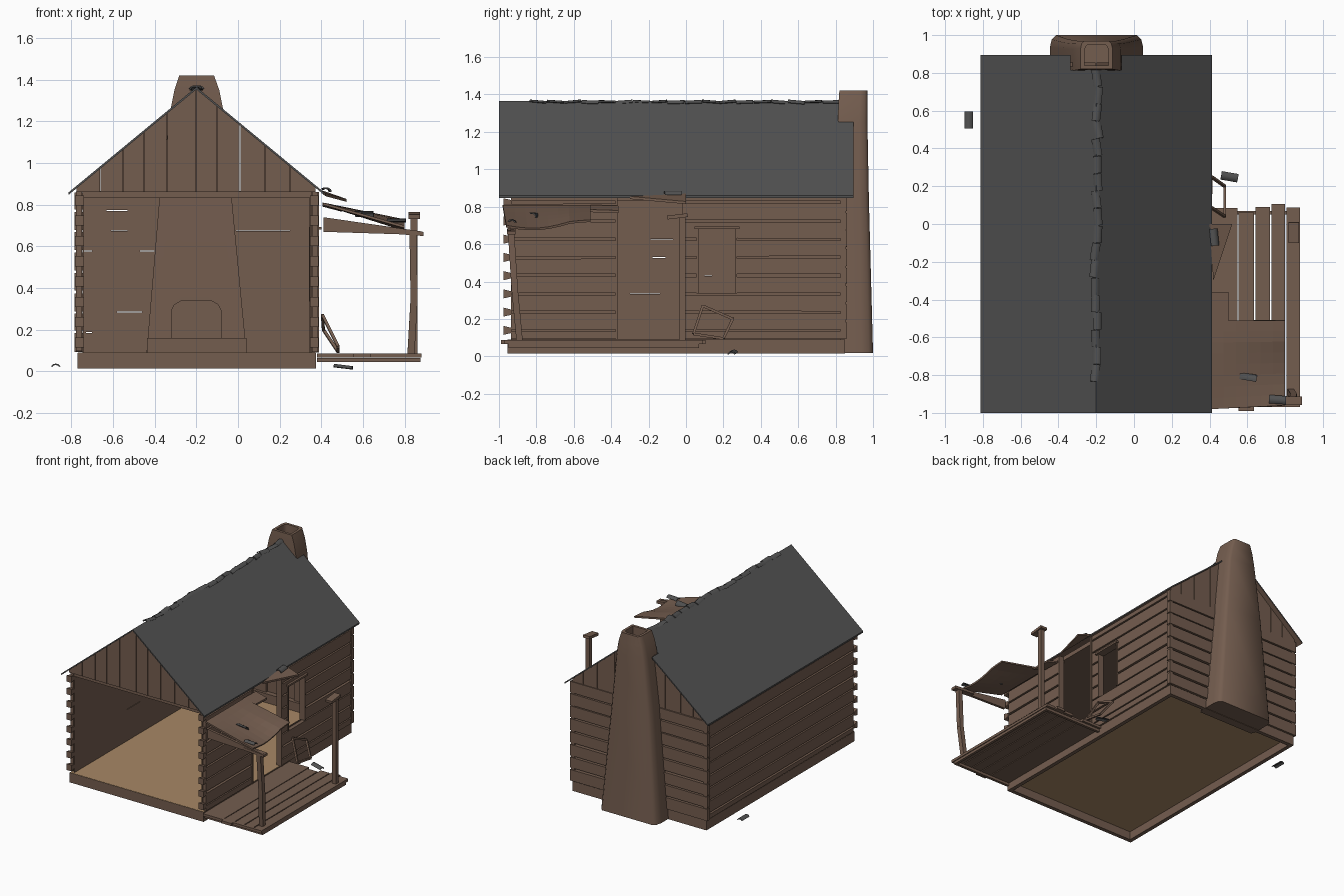
import bpy, bmesh, math, random
from mathutils import Vector

random.seed(4)
if "Cube" in bpy.data.objects:
    bpy.data.objects.remove(bpy.data.objects["Cube"])


def material(name, rgb):
    m = bpy.data.materials.new(name)
    m.use_nodes = True
    m.diffuse_color = (*rgb, 1)
    bsdf = m.node_tree.nodes["Principled BSDF"]
    bsdf.inputs["Base Color"].default_value = (*rgb, 1)
    bsdf.inputs["Roughness"].default_value = 0.9
    return m


WOOD = material("weathered brown", (0.175, 0.11, 0.078))
SLATE = material("roof grey", (0.083, 0.083, 0.083))
FLOOR = material("floor tan", (0.39, 0.245, 0.13))


def finish(name, bm, mat):
    bmesh.ops.recalc_face_normals(bm, faces=bm.faces)
    mesh = bpy.data.meshes.new(name)
    bm.to_mesh(mesh)
    bm.free()
    mesh.materials.append(mat)
    ob = bpy.data.objects.new(name, mesh)
    bpy.context.collection.objects.link(ob)
    return ob


def solids(name, shells, mat=WOOD):
    """Object made of prisms, each a polygon swept along an offset."""
    bm = bmesh.new()
    for pts, off in shells:
        low = [bm.verts.new(p) for p in pts]
        high = [bm.verts.new(Vector(p) + Vector(off)) for p in pts]
        bm.faces.new(low)
        bm.faces.new(high)
        for i in range(len(pts)):
            j = (i + 1) % len(pts)
            bm.faces.new((low[i], low[j], high[j], high[i]))
    return finish(name, bm, mat)


def smooth(ob, degrees):
    bpy.ops.object.select_all(action="DESELECT")
    bpy.context.view_layer.objects.active = ob
    ob.select_set(True)
    bpy.ops.object.shade_smooth_by_angle(angle=math.radians(degrees))


def box(x0, x1, y0, y1, z0, z1):
    return [(x0, y0, z0), (x1, y0, z0), (x1, y1, z0), (x0, y1, z0)], (0, 0, z1 - z0)


def beam(p, q, w, d):
    p, q = Vector(p), Vector(q)
    axis = (q - p).normalized()
    ref = Vector((1, 0, 0)) if abs(axis.x) < 0.9 else Vector((0, 0, 1))
    u = (ref - axis * ref.dot(axis)).normalized() * w / 2
    v = axis.cross(u).normalized() * d / 2
    return [p + u + v, p - u + v, p - u - v, p + u - v], q - p


def cut(ob, boxes):
    cutter = solids(ob.name + "_cutter", boxes)
    cutter.hide_render = True
    cutter.hide_set(True)
    mod = ob.modifiers.new("openings", "BOOLEAN")
    mod.operation, mod.object, mod.solver = "DIFFERENCE", cutter, "EXACT"


# Foundation rim, raised floor and ceiling
solids("foundation_rim", [box(-0.77, -0.74, -0.955, 0.85, 0.015, 0.089), box(0.345, 0.375, -0.955, 0.85, 0.015, 0.089),
                          box(-0.74, 0.345, -0.955, -0.925, 0.015, 0.089), box(-0.74, 0.345, 0.82, 0.85, 0.015, 0.089)])
solids("floor", [box(-0.768, 0.373, -0.953, 0.848, 0.078, 0.091)], FLOOR)
solids("ceiling", [box(-0.744, 0.349, -0.935, 0.822, 0.832, 0.865)])

# Log walls: a thin inner lining and squared logs outside
STEP, BASE, TOP = 0.0975, 0.09, 0.867


def log_rows(start, inner, outer, a, b, along_y):
    rows, z = [], start
    while z < TOP - 0.01:
        lo = [max(z, BASE) + random.uniform(0.003, 0.009) for end in range(2)]
        hi = [min(z + STEP, TOP) - random.uniform(0.003, 0.009) for end in range(2)]
        side = [(a, lo[0]), (b, lo[1]), (b, hi[1]), (a, hi[0])]
        if along_y:
            rows.append(([(inner, t, h) for t, h in side], (outer - inner, 0, 0)))
        else:
            rows.append(([(t, inner, h) for t, h in side], (0, outer - inner, 0)))
        z += STEP
    return rows


SIDE, SLIT = BASE - STEP / 2, 0.002
right = solids("porch_side_wall", [box(0.345, 0.352, -0.935, 0.825, BASE, TOP)]
               + log_rows(SIDE, 0.354, 0.383, -0.935, 0.855, True))
cut(right, [box(0.3, 0.45, -0.37, -0.02, 0.05, 0.9),
            box(0.3, 0.45, 0.06, 0.27, 0.335, 0.68)])
left = solids("plain_side_wall", [box(-0.747, -0.74, -0.935, 0.825, BASE, TOP)]
              + log_rows(SIDE, -0.749, -0.778, -0.935, 0.855, True))
cut(left, [box(-0.8, -0.7, a, b, z - SLIT, z + SLIT) for a, b, z in
           [(-0.19, -0.07, 0.626), (-0.18, -0.11, 0.529), (-0.3, -0.14, 0.334), (0.1, 0.14, 0.431)]])
back = solids("back_wall", [box(-0.738, 0.343, 0.818, 0.825, BASE, TOP)]
              + log_rows(BASE, 0.827, 0.86, -0.784, 0.389, False))
cut(back, [box(a, b, 0.8, 0.9, z - SLIT, z + SLIT) for a, b, z in
           [(-0.63, -0.53, 0.773), (-0.61, -0.53, 0.675), (-0.74, -0.7, 0.578), (-0.47, -0.4, 0.578),
            (-0.58, -0.46, 0.285), (-0.01, 0.25, 0.675), (-0.73, -0.7, 0.1875)]])

# Dovetailed stubs of the missing front wall
stubs = []
for x in (-0.782, 0.345):
    for k in range(8):
        z = BASE + STEP * (k + 0.5)
        stubs.append(([(x, -0.934, z - 0.014), (x, -0.975, z - 0.024),
                       (x, -0.975, z + 0.024), (x, -0.934, z + 0.014)], (0.042, 0, 0)))
solids("front_log_stubs", stubs)

# Gables of upright planks
RIDGE, PEAK, SLOPE = -0.2, 1.365, 0.825


def roof_z(x):
    return PEAK - SLOPE * abs(x - RIDGE)


front_edges = [-0.775, -0.66, -0.55, -0.45, -0.34, RIDGE, -0.1, 0.01, 0.13, 0.25, 0.375]
back_edges = [-0.775, -0.66, -0.552, -0.42, -0.3, RIDGE, -0.07, 0.01, 0.16, 0.28, 0.375]
for name, y, edges in (("front_gable", -0.955, front_edges), ("back_gable", 0.835, back_edges)):
    planks = []
    for a, b in zip(edges, edges[1:]):
        a, b = a + 0.001, b - 0.003
        planks.append(([(a, y, 0.862), (b, y, 0.862), (b, y, roof_z(b) - 0.012),
                        (a, y, roof_z(a) - 0.012)], (0, 0.02, 0)))
    solids(name, planks)

# Roof slopes, notched around the chimney, with bare boards underneath
outline = [(0, -1), (0.613, -1), (0.613, 0.895), (0.135, 0.895), (0.135, 0.815), (0, 0.815)]
for name, s in (("roof_porch_slope", 1), ("roof_plain_slope", -1)):
    roof = solids(name, [([(RIDGE + s * d, y, PEAK - SLOPE * d) for d, y in outline], (0, 0, -0.012))], SLATE)
    roof.data.materials.append(WOOD)
    for f in roof.data.polygons:
        f.material_index = int(f.normal.z < -0.7)


# Curved shingles: ridge caps and fallen ones
def shingle(name, loc, rot=(0, 0, 0)):
    arc = [math.radians(a) for a in (30, 60, 90, 120, 150)]
    ring = [(0.026 * math.cos(a), 0.026 * math.sin(a)) for a in arc]
    ring += [(0.019 * math.cos(a), 0.019 * math.sin(a)) for a in reversed(arc)]
    ob = solids(name, [([(x, -0.045, z - 0.013) for x, z in ring], (0, 0.09, 0))], SLATE)
    smooth(ob, 40)
    ob.location, ob.rotation_euler = loc, rot


for i in range(18):
    shingle("ridge_shingle", (RIDGE + random.uniform(-0.01, 0.01), -0.79 + 0.092 * i, 1.356),
            (random.uniform(-0.1, 0.1), random.uniform(-0.15, 0.15), random.uniform(-0.18, 0.18)))
shingle("fallen_shingle", (-0.875, 0.55, 0.025))
shingle("fallen_shingle", (0.505, 0.25, 0.018), (0.12, 0, 1.4))
shingle("loose_shingle", (0.605, -0.81, 0.755), (0, 0.6, 1.4))
shingle("loose_shingle", (0.76, -0.93, 0.72), (0, 0.1, 1.5))
shingle("loose_shingle", (0.425, -0.07, 0.87), (0, 0.3, 0.1))

# Chimney: lofted tapering rings, open flue, fireplace recess
rings = [(-0.445, 0.048, 0.8, 1.0, 0.018), (-0.377, -0.03, 0.8, 0.978, 0.83),
         (-0.325, -0.07, 0.812, 0.97, 1.25), (-0.305, -0.09, 0.815, 0.97, 1.35),
         (-0.282, -0.115, 0.82, 0.97, 1.42),
         (-0.262, -0.135, 0.84, 0.95, 1.42), (-0.262, -0.135, 0.84, 0.95, 1.2)]
bm = bmesh.new()
loops = []
for x0, x1, y0, y1, z in rings:
    c = 0.012 + (x1 - x0) * 0.04
    half = [(x0, y0), (x0, y1 - 2 * c), (x0 + 0.3 * c, y1 - 0.7 * c), (x0 + c, y1)]
    pts = half + [(x0 + x1 - x, y) for x, y in reversed(half)]
    loops.append([bm.verts.new((x, y, z)) for x, y in pts])
for a, b in zip(loops, loops[1:]):
    for i in range(len(a)):
        j = (i + 1) % len(a)
        bm.faces.new((a[i], a[j], b[j], b[i]))
bm.faces.new(loops[0])
bm.faces.new(loops[-1])
chimney = finish("chimney", bm, WOOD)
smooth(chimney, 50)
arch = [(-0.32, 0.16), (-0.08, 0.16), (-0.08, 0.29), (-0.095, 0.32), (-0.13, 0.34),
        (-0.27, 0.34), (-0.305, 0.32), (-0.32, 0.29)]
cut(chimney, [([(x, 0.78, z) for x, z in arch], (0, 0.13, 0))])
solids("hearth", [box(-0.436, 0.04, 0.78, 0.805, 0.018, 0.16)])

# Window frame and door jambs
solids("window_frame", [box(0.34, 0.388, 0.056, 0.068, 0.335, 0.68), box(0.34, 0.388, 0.262, 0.274, 0.335, 0.68),
                        box(0.34, 0.4, 0.045, 0.285, 0.68, 0.694)])
solids("door_jambs", [box(0.343, 0.388, -0.378, -0.365, 0.09, 0.86), box(0.343, 0.388, -0.022, -0.008, 0.09, 0.86)])

# Fallen window sash leaning on the wall
corners = [(0.405, 0.09, 0.27), (0.41, 0.25, 0.2), (0.48, 0.2, 0.095), (0.48, 0.04, 0.12)]
solids("fallen_sash", [beam(corners[i], corners[(i + 1) % 4], 0.014, 0.014) for i in range(4)])

# Porch deck
ends = [(0.38, 0.547, 0.085), (0.553, 0.636, 0.06), (0.643, 0.72, 0.09),
        (0.727, 0.8, 0.105), (0.807, 0.88, 0.088)]
solids("porch_planks", [box(a, b, -0.95, end, 0.066, 0.086) for a, b, end in ends])
solids("porch_front_edge", [box(0.38, 0.88, -0.97, -0.95, 0.066, 0.086),
                            box(0.553, 0.636, -0.99, -0.97, 0.066, 0.086)])
solids("porch_rim", [box(0.38, 0.875, -0.95, -0.93, 0.045, 0.065), box(0.38, 0.875, 0.05, 0.07, 0.045, 0.065),
                     box(0.855, 0.875, -0.93, 0.05, 0.045, 0.065)])

# Porch posts, caps and header
solids("back_porch_post", [beam((0.845, -0.02, 0.085), (0.845, -0.02, 0.742), 0.034, 0.034)])
solids("back_post_cap", [beam((0.845, -0.1, 0.742), (0.845, 0.01, 0.755), 0.055, 0.02)])
solids("front_porch_post", [beam((0.83, -0.89, 0.085), (0.845, -0.915, 0.35), 0.034, 0.034),
                            beam((0.845, -0.915, 0.345), (0.84, -0.935, 0.66), 0.034, 0.034)])
solids("front_post_cap", [beam((0.72, -0.935, 0.672), (0.89, -0.935, 0.66), 0.02, 0.045)])
solids("porch_header", [([(0.41, -0.955, 0.74), (0.41, -0.955, 0.67), (0.88, -0.955, 0.655),
                          (0.88, -0.955, 0.672)], (0, 0.02, 0))])

# Sagging porch roof remnant
bm = bmesh.new()
bmesh.ops.create_grid(bm, x_segments=6, y_segments=8, size=0.5)
for v in bm.verts:
    u, t = v.co.x + 0.5, v.co.y + 0.5
    sag = 0.025 * math.sin(math.pi * min(1, t * 1.3)) - 0.03 * t
    v.co = (0.41 + 0.39 * u, -0.98 + 0.47 * t + 0.02 * u * (1 - t), 0.81 - u * (0.11 + sag))
sheet = finish("porch_roof_sheet", bm, WOOD)
sheet.modifiers.new("thickness", "SOLIDIFY").thickness = 0.012
solids("porch_roof_strip", [([(0.405, -0.52, 0.81), (0.5, -0.52, 0.785), (0.5, -0.36, 0.78),
                              (0.405, -0.36, 0.805)], (0, 0, -0.014))])
solids("porch_roof_scrap", [([(0.4, 0, 0.87), (0.52, 0, 0.828), (0.42, -0.3, 0.855)], (0, 0, -0.014))])
